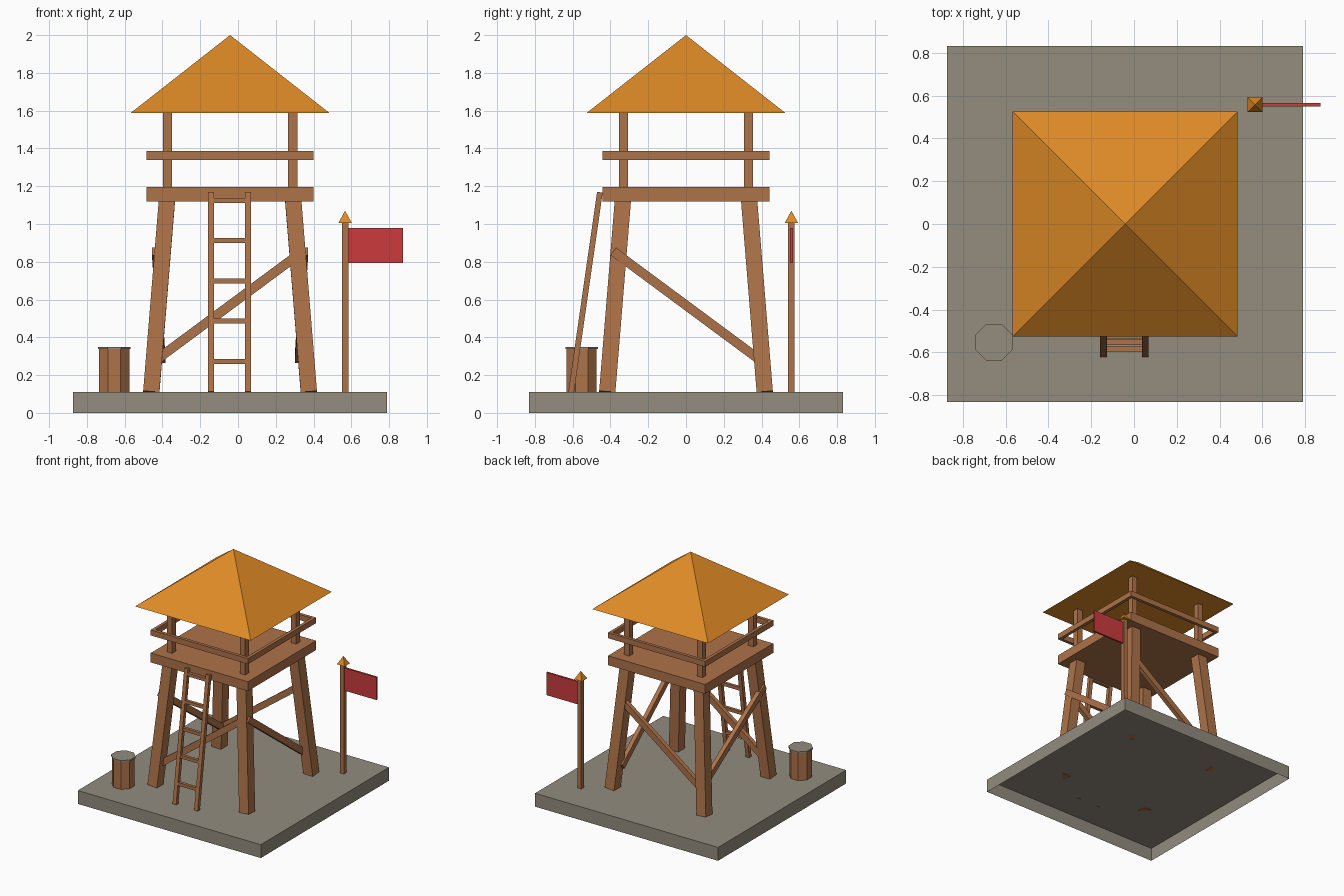
import bpy
import bmesh
from math import pi, cos
from mathutils import Vector, Matrix

cube = bpy.data.objects.get("Cube")
if cube:
    bpy.data.objects.remove(cube, do_unlink=True)


def material(name, rgb):
    """Flat material from 0-255 sRGB values."""
    lin = [((c / 255 + 0.055) / 1.055) ** 2.4 for c in rgb] + [1]
    m = bpy.data.materials.new(name)
    m.use_nodes = True
    m.diffuse_color = lin
    bsdf = m.node_tree.nodes["Principled BSDF"]
    bsdf.inputs["Base Color"].default_value = lin
    bsdf.inputs["Roughness"].default_value = 0.9
    return m


WOOD = material("wood", (174, 115, 73))
ROOF = material("orange roof", (222, 138, 38))
STONE = material("grey stone", (147, 140, 126))
CLOTH = material("red cloth", (204, 59, 60))


def finish(name, bm, mat):
    mesh = bpy.data.meshes.new(name)
    bm.to_mesh(mesh)
    bm.free()
    mesh.materials.append(mat)
    obj = bpy.data.objects.new(name, mesh)
    bpy.context.collection.objects.link(obj)
    return obj


def box(name, centre, size, mat, open_bottom=False):
    bm = bmesh.new()
    bmesh.ops.create_cube(bm, size=1)
    if open_bottom:
        under = [f for f in bm.faces if f.normal.z < -0.5]
        bmesh.ops.delete(bm, geom=under, context='FACES')
    bmesh.ops.transform(bm, verts=bm.verts,
                        matrix=Matrix.Translation(centre) @ Matrix.Diagonal((*size, 1)))
    return finish(name, bm, mat)


def beam(name, start, end, side, width, depth, mat=WOOD):
    """Square-cut timber from start to end; width runs along the side direction."""
    start, end = Vector(start), Vector(end)
    z = (end - start).normalized()
    y = z.cross(Vector(side)).normalized()
    x = y.cross(z)
    rot = Matrix((x, y, z)).transposed().to_4x4()
    bm = bmesh.new()
    bmesh.ops.create_cube(bm, size=1)
    scale = Matrix.Diagonal((width, depth, (end - start).length, 1))
    bmesh.ops.transform(bm, verts=bm.verts,
                        matrix=Matrix.Translation((start + end) / 2) @ rot @ scale)
    return finish(name, bm, mat)


def prism(name, x, y, z0, z1, sides, apothem, mat, pointed=False):
    """Upright prism or pyramid with its flats facing the axes."""
    r = apothem / cos(pi / sides)
    bm = bmesh.new()
    bmesh.ops.create_cone(bm, cap_ends=True, segments=sides, radius1=r,
                          radius2=0 if pointed else r, depth=z1 - z0)
    bmesh.ops.remove_doubles(bm, verts=bm.verts, dist=0.0001)
    bmesh.ops.transform(bm, verts=bm.verts,
                        matrix=Matrix.Translation((x, y, (z0 + z1) / 2))
                        @ Matrix.Rotation(pi / sides, 4, 'Z'))
    return finish(name, bm, mat)


CX = -0.042      # tower axis
GROUND = 0.11    # top of the base slab

# Hollow base slab
box("base_slab", (CX, 0, GROUND / 2), (1.664, 1.664, GROUND), STONE, open_bottom=True)

# Leaning legs and upright roof posts
for sx, x_word in ((-1, "right"), (1, "left")):
    for sy, y_word in ((-1, "front"), (1, "back")):
        tag = y_word + "_" + x_word
        beam("leg_" + tag, (CX + sx * 0.417, sy * 0.417, GROUND),
             (CX + sx * 0.333, sy * 0.333, 1.14), (1, 0, 0), 0.086, 0.086)
        box("roof_post_" + tag, (CX + sx * 0.332, sy * 0.332, 1.39),
            (0.048, 0.048, 0.4), WOOD)

# Diagonal braces
LOW, HIGH, REACH = 0.285, 0.855, 0.385
for s, word in ((-1, "front"), (1, "back")):
    beam("brace_" + word, (CX - REACH, s * 0.38, LOW), (CX + REACH, s * 0.38, HIGH),
         (0, 1, 0), 0.035, 0.05)
for s, word in ((-1, "right"), (1, "left")):
    beam("brace_" + word, (CX + s * 0.36, REACH, LOW), (CX + s * 0.396, -REACH, HIGH),
         (1, 0, 0), 0.035, 0.05)

# Platform and guard rail
HALF = 0.442
box("platform", (CX, 0, 1.157), (2 * HALF, 2 * HALF, 0.077), WOOD)
RAIL_T, RAIL_Z, RAIL_H = 0.026, 1.363, 0.046
for s, words in ((-1, ("front", "right")), (1, ("back", "left"))):
    off = s * (HALF - RAIL_T / 2)
    box("guard_rail_" + words[0], (CX, off, RAIL_Z), (2 * HALF, RAIL_T, RAIL_H), WOOD)
    box("guard_rail_" + words[1], (CX + off, 0, RAIL_Z),
        (RAIL_T, 2 * (HALF - RAIL_T), RAIL_H), WOOD)

# Roof
prism("roof", CX, 0, 1.588, 2.0, 4, 0.526, ROOF, pointed=True)

# Ladder leaning on the platform
foot, head = Vector((-0.045, -0.608, GROUND)), Vector((-0.045, -0.456, 1.168))
for s, word in ((-1, "right"), (1, "left")):
    shift = Vector((s * 0.098, 0, 0))
    beam("ladder_rail_" + word, foot + shift, head + shift, (1, 0, 0), 0.032, 0.03)
for i in range(5):
    z = 0.273 + 0.213 * i
    p = foot.lerp(head, (z - GROUND) / (head.z - GROUND))
    box("ladder_rung_" + str(i + 1), p, (0.18, 0.025, 0.026), WOOD)

# Flag pole
PX, PY = 0.567, 0.558
box("flag_pole", (PX, PY, 0.56), (0.034, 0.034, 0.9), WOOD)
prism("pole_finial", PX, PY, 1.006, 1.07, 4, 0.035, ROOF, pointed=True)
box("flag", (0.728, PY, 0.886), (0.29, 0.016, 0.186), CLOTH)

# Barrel with lid
BX, BY = -0.655, -0.553
prism("barrel_body", BX, BY, GROUND, 0.338, 8, 0.08, WOOD)
prism("barrel_lid", BX, BY, 0.338, 0.35, 8, 0.086, STONE)
